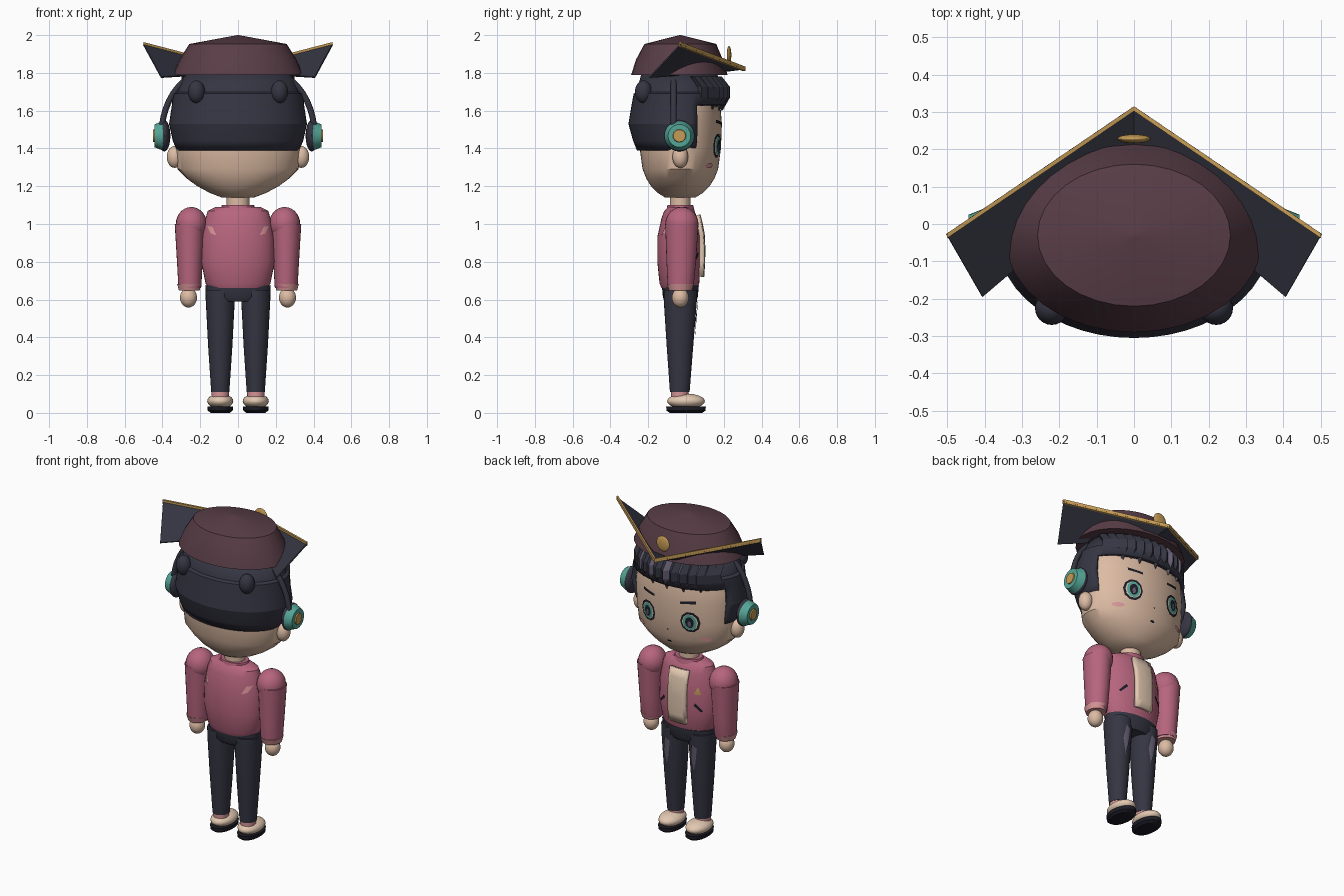
import bpy, bmesh, math
from mathutils import Vector, Matrix

cube = bpy.data.objects.get("Cube")
if cube:
    bpy.data.objects.remove(cube, do_unlink=True)


def material(name, *rgb):
    m = bpy.data.materials.new(name)
    m.use_nodes = True
    m.diffuse_color = (*rgb, 1)
    m.node_tree.nodes["Principled BSDF"].inputs["Base Color"].default_value = (*rgb, 1)
    return m


MAROON = material("maroon felt", .1, .047, .063)
ROSE = material("rose jacket", .47, .13, .21)
SKIN = material("skin", .72, .5, .37)
DARK = material("dark navy", .036, .036, .056)
GOLD = material("gold", .56, .33, .09)
TEAL = material("teal", .09, .38, .31)
PINK = material("light pink", .68, .3, .31)
PURPLE = material("grey purple", .13, .11, .17)
CREAM = material("cream", .76, .58, .44)
BLACK = material("near black", .012, .012, .02)


def finish(name, bm, mat, angle=35, fix=True):
    if fix:
        bmesh.ops.recalc_face_normals(bm, faces=bm.faces)
    me = bpy.data.meshes.new(name)
    bm.to_mesh(me)
    bm.free()
    ob = bpy.data.objects.new(name, me)
    bpy.context.collection.objects.link(ob)
    me.materials.append(mat)
    if angle:
        bpy.ops.object.select_all(action='DESELECT')
        ob.select_set(True)
        bpy.context.view_layer.objects.active = ob
        bpy.ops.object.shade_smooth_by_angle(angle=math.radians(angle))
    return ob


def loft(name, rings, mat, n=32, cx=0, angle=35, keep=None):
    """Stack of ellipses (z, rx, ry, cy); keep(face centre) can drop faces."""
    bm = bmesh.new()
    rows = [[bm.verts.new((cx + rx * math.cos(a), cy + ry * math.sin(a), z))
             for a in (i * math.tau / n for i in range(n))] for z, rx, ry, cy in rings]
    for a, b in zip(rows, rows[1:]):
        for i in range(n):
            j = (i + 1) % n
            bm.faces.new((a[i], a[j], b[j], b[i]))
    if keep:
        bad = [f for f in bm.faces if not keep(f.calc_center_median())]
        bmesh.ops.delete(bm, geom=bad, context='FACES')
    else:
        bm.faces.new(rows[0][::-1])
        bm.faces.new(rows[-1])
    return finish(name, bm, mat, angle)


def ball(name, loc, size, mat):
    bm = bmesh.new()
    bmesh.ops.create_uvsphere(bm, u_segments=24, v_segments=14, radius=1,
                              matrix=Matrix.Translation(loc) @ Matrix.Diagonal((*size, 1)))
    return finish(name, bm, mat)


def disc(name, loc, r1, r2, depth, side, mat):
    """Tapered disc facing sideways."""
    bm = bmesh.new()
    turn = Matrix.Rotation(side * math.pi / 2, 4, 'Y')
    bmesh.ops.create_cone(bm, cap_ends=True, segments=28, radius1=r1, radius2=r2, depth=depth,
                          matrix=Matrix.Translation(loc) @ turn)
    return finish(name, bm, mat)


def surface_y(rings, x, z, side):
    z = min(max(z, rings[0][0]), rings[-1][0])
    for a, b in zip(rings, rings[1:]):
        if z <= b[0]:
            t = (z - a[0]) / (b[0] - a[0])
            rx, ry, cy = (a[k] + t * (b[k] - a[k]) for k in (1, 2, 3))
            return cy + side * ry * math.sqrt(max(0, 1 - (x / rx) ** 2))


def plate(name, rings, pts, mat, lift=.005, side=1, cx=0):
    """Flat outline wrapped onto the front or back of a loft."""
    bm = bmesh.new()
    fine = [(p[0] + (q[0] - p[0]) * k / 4, p[1] + (q[1] - p[1]) * k / 4)
            for p, q in zip(pts, pts[1:] + pts[:1]) for k in range(4)]
    mx, mz = (sum(p[k] for p in fine) / len(fine) for k in (0, 1))
    vert = lambda x, z: bm.verts.new((x + cx, surface_y(rings, x, z, side) + side * lift, z))
    mid = vert(mx, mz)
    rows = [[vert(mx + (x - mx) * s, mz + (z - mz) * s) for x, z in fine] for s in (.35, .7, 1)]
    for i in range(len(fine)):
        j = (i + 1) % len(fine)
        bm.faces.new((mid, rows[0][i], rows[0][j]))
        for a, b in zip(rows, rows[1:]):
            bm.faces.new((a[i], b[i], b[j], a[j]))
    bmesh.ops.recalc_face_normals(bm, faces=bm.faces)
    if sum(f.normal.y for f in bm.faces) * side < 0:
        bmesh.ops.reverse_faces(bm, faces=bm.faces)
    return finish(name, bm, mat, fix=False)


def oval(x, z, rx, rz, n=10):
    return [(x + rx * math.cos(i * math.tau / n), z + rz * math.sin(i * math.tau / n)) for i in range(n)]


def solidify(ob, t):
    m = ob.modifiers.new("thickness", 'SOLIDIFY')
    m.thickness, m.offset = t, -1


# Head and neck
HEAD = [(1.14, .085, .08, -.03), (1.165, .15, .12, -.03), (1.2, .215, .155, -.03),
        (1.24, .27, .18, -.03), (1.29, .32, .2, -.03), (1.4, .33, .215, -.03),
        (1.53, .335, .22, -.03), (1.65, .325, .21, -.03), (1.72, .29, .19, -.03)]
loft("head", HEAD, SKIN, 48)
loft("neck", [(1.06, .06, .055, -.03), (1.16, .06, .055, -.03)], SKIN)

# Hair: full cap above, only the back half below
HAIR = [(1.39, .325, .225, -.035), (1.44, .345, .245, -.035), (1.53, .365, .265, -.04),
        (1.63, .35, .25, -.038), (1.69, .345, .24, -.037), (1.7, .325, .225, -.037), (1.8, .28, .2, -.035)]
hair = loft("hair_cap", HAIR, DARK, 48, angle=12, keep=lambda c: c.z > 1.63 or c.y < .05)
solidify(hair, .03)

# Fringe of pointed locks
for i in range(13):
    a = math.radians(30 + 10 * i)
    x, y = .31 * math.cos(a), -.035 + .235 * math.sin(a)
    lock = loft("fringe_lock", [(1.60 + .02 * (i % 2), .003, .003, y - .01), (1.67, .036, .033, y),
                                (1.725, .034, .033, y), (1.78, .03, .03, y - .04)], DARK, 4, x, 0)
    lock.data.materials.append(PURPLE)
    for f in lock.data.polygons:
        f.material_index = int(i % 2 == 0 and f.normal.y > 0 and f.normal.x * (x or 1) < 0)

# Cap crown, upturned brim, trim and badge
loft("hat_crown", [(1.79, .345, .255, -.035), (1.87, .31, .23, -.035), (1.953, .258, .19, -.03),
                   (2.0, .004, .004, -.03)], MAROON, 32, angle=25)
for s in (-1, 1):
    tip, outer = Vector((0, .31, 1.825)), Vector((s * .5, -.03, 1.955))
    inner, root = Vector((s * .405, -.195, 1.78)), Vector((0, .15, 1.805))
    bm = bmesh.new()
    bm.faces.new([bm.verts.new(p) for p in (tip, outer, inner, root)])
    solidify(finish("brim_wing", bm, DARK, 0), .008)
    bm = bmesh.new()
    ends = [[bm.verts.new(p + Vector((0, dy, dz))) for dy, dz in
             ((-.008, -.016), (.005, -.016), (.005, .008), (-.008, .008))] for p in (tip, outer)]
    for i in range(4):
        bm.faces.new((ends[0][i], ends[0][i - 1], ends[1][i - 1], ends[1][i]))
    bm.faces.new(ends[0])
    bm.faces.new(ends[1])
    finish("brim_trim", bm, GOLD, 0)
ball("hat_badge", (0, .228, 1.895), (.045, .012, .048), GOLD)

# Headphone band
cu = bpy.data.curves.new("headphone_band", 'CURVE')
cu.dimensions, cu.bevel_depth, cu.bevel_resolution = '3D', .016, 2
sp = cu.splines.new('POLY')
sp.points.add(24)
for i, p in enumerate(sp.points):
    t = math.pi * i / 24
    c = math.cos(t)
    p.co = (math.copysign(.405 * abs(c) ** .7, c), -.065, 1.47 + .36 * math.sin(t), 1)
cu.materials.append(DARK)
bpy.context.collection.objects.link(bpy.data.objects.new("headphone_band", cu))

# Torso
TORSO = [(.66, .155, .095, -.035), (.685, .172, .105, -.035), (.8, .195, .115, -.037),
         (.93, .19, .115, -.037), (1.03, .172, .095, -.035), (1.07, .16, .08, -.035), (1.09, .12, .06, -.033)]
loft("jacket_body", TORSO, ROSE, 36)
loft("jacket_collar", [(1.07, .095, .075, -.03), (1.1, .085, .068, -.03)], ROSE)
shirt = plate("shirt_panel", TORSO, [(-.06, .72), (.06, .72), (.065, 1.05), (-.065, 1.05)], CREAM, .024)
solidify(shirt, .026)
plate("jacket_pin", TORSO, [(-.14, .91), (-.1, .91), (-.12, .955)], GOLD)

# Hips and waist
loft("trouser_hips", [(.59, .12, .08, -.03), (.61, .165, .092, -.03), (.675, .174, .098, -.03)], DARK)
LEG = [(.11, .048, .052, -.033), (.35, .064, .07, -.032), (.6, .077, .088, -.03), (.65, .078, .088, -.03)]
ARM = [(.66, .06, .065, -.03), (.69, .062, .07, -.028), (.8, .068, .078, -.025), (1.0, .08, .088, -.022)]

for s in (-1, 1):
    # Ears and headphone cups
    ball("ear", (s * .335, -.03, 1.355), (.042, .042, .058), SKIN)
    ball("headphone_cushion", (s * .39, -.035, 1.467), (.032, .08, .083), DARK)
    disc("headphone_shell", (s * .42, -.035, 1.467), .078, .06, .045, s, TEAL)
    disc("headphone_button", (s * .442, -.035, 1.467), .037, .032, .014, s, GOLD)
    ball("hair_tuft", (s * .22, -.225, 1.7), (.045, .045, .06), DARK)

    # Eyes, brows and cheeks
    ex, ez = s * .145, 1.415
    for label, rx, rz, mat, lift in (("eye_outline", .058, .066, BLACK, .004), ("eye_white", .046, .052, CREAM, .006),
                                     ("iris", .04, .05, TEAL, .008), ("pupil", .025, .035, BLACK, .01)):
        plate(label, HEAD, oval(ex, ez, rx, rz), mat, lift)
    plate("eye_shine", HEAD, oval(ex, ez - .008, .011, .02, 6), PURPLE, .012)
    plate("eyebrow", HEAD, [(s * .09, 1.525), (s * .18, 1.535), (s * .18, 1.552), (s * .09, 1.54)], BLACK)
    plate("blush", HEAD, oval(s * .22, 1.31, .033, .014), PINK)

    # Jacket pockets and back slits
    plate("pocket_slit", TORSO, [(s * .1, .84), (s * .14, .8), (s * .148, .81), (s * .108, .855)], BLACK)
    plate("back_slit", TORSO, [(s * .165, .99), (s * .135, .985), (s * .115, .94), (s * .145, .95)],
          PINK, .005, -1)

    # Arms
    loft("sleeve", ARM, ROSE, 28, s * .255)
    ball("shoulder", (s * .247, -.022, 1.0), (.082, .088, .09), ROSE)
    loft("sleeve_cuff", [(.648, .055, .06, -.03), (.682, .064, .071, -.03)], PINK, 28, s * .258)
    ball("hand", (s * .262, -.03, .61), (.045, .045, .052), SKIN)

    # Legs and shoes
    cx = s * .094
    loft("trouser_leg", LEG, DARK, 28, cx)
    plate("thigh_patch", LEG, [(-.022, .57), (.012, .59), (.026, .5), (.008, .4), (-.008, .47)],
          PURPLE, .006, 1, cx)
    loft("ankle", [(.07, .045, .046, -.033), (.12, .046, .047, -.033)], PINK, 20, cx)
    ball("shoe_upper", (cx, .0, .062), (.069, .1, .04), CREAM)
    loft("shoe_sole", [(.0, .05, .085, 0), (.012, .066, .103, 0), (.034, .068, .105, 0)], BLACK, 28, cx)

# Nose and mouth
plate("nose", HEAD, oval(0, 1.34, .006, .006, 6), MAROON)
plate("mouth", HEAD, oval(0, 1.26, .016, .007, 8), BLACK)
